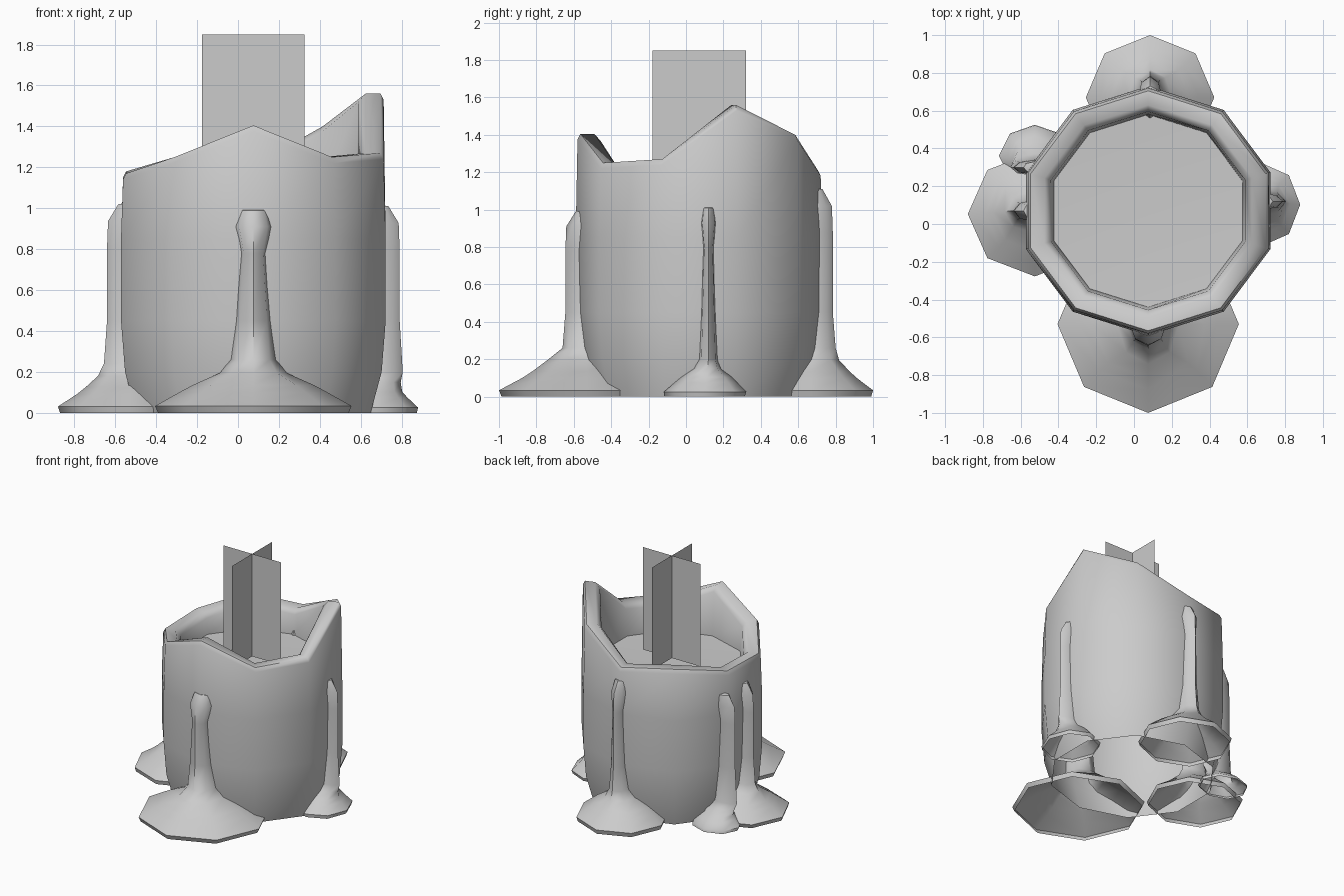
import bpy, bmesh, math

if "Cube" in bpy.data.objects:
    bpy.data.objects.remove(bpy.data.objects["Cube"])

CX, CY = 0.075, 0.07   # candle axis


def finish(name, bm, angle=60, recalc=True):
    if recalc:
        bmesh.ops.recalc_face_normals(bm, faces=bm.faces)
    me = bpy.data.meshes.new(name)
    bm.to_mesh(me)
    bm.free()
    ob = bpy.data.objects.new(name, me)
    bpy.context.collection.objects.link(ob)
    bpy.ops.object.select_all(action='DESELECT')
    ob.select_set(True)
    bpy.context.view_layer.objects.active = ob
    bpy.ops.object.shade_smooth_by_angle(angle=math.radians(angle))
    return ob


def loft(rings, cap_point):
    """Skin closed rings of points in order, then close the last with a fan."""
    bm = bmesh.new()
    rows = [[bm.verts.new(p) for p in ring] for ring in rings]
    n = len(rows[0])
    for a, b in zip(rows, rows[1:]):
        for i in range(n):
            j = (i + 1) % n
            bm.faces.new((a[i], a[j], b[j], b[i]))
    tip = bm.verts.new(cap_point)
    for i in range(n):
        bm.faces.new((rows[-1][i], rows[-1][(i + 1) % n], tip))
    return bm


# Candle body: ten sides, uneven melted rim, hollow top, open base
RIM = [1.56, 1.40, 1.21, 1.25, 1.18, 1.17, 1.25, 1.405, 1.25, 1.27]


def body_ring(r, z_of):
    ring = []
    for i, rim in enumerate(RIM):
        a = math.radians(18 + 36 * i)
        ring.append((CX + 1.03 * r * math.cos(a), CY + r * math.sin(a), z_of(rim)))
    return ring


FLOOR = 1.02
body = [
    body_ring(0.585, lambda h: 0.0),
    body_ring(0.64, lambda h: 0.2),
    body_ring(0.66, lambda h: 0.45),
    body_ring(0.66, lambda h: 0.85),
    body_ring(0.65, lambda h: h - 0.03),
    body_ring(0.635, lambda h: h),
    body_ring(0.56, lambda h: h),
    body_ring(0.525, lambda h: h - 0.04),
    body_ring(0.51, lambda h: FLOOR),
]
finish("candle_body", loft(body, (CX, CY, FLOOR - 0.02)))


# Wax drips: a puddle at the foot, a thin stem and a bulb on top
def drip(name, angle, base_t, base_o, stem, top, base_h=0.26, side=0.0, lean=0.0):
    a = math.radians(angle)
    d = (math.cos(a), math.sin(a))
    t = (-d[1], d[0])
    u0 = 0.60                      # ring centre distance, just inside the wall
    rows = [                       # height, half width, outward reach
        (0.0, base_t * 0.97, base_o * 0.97),
        (base_h * 0.13, base_t, base_o),
        (base_h * 0.38, base_t * 0.76, base_o * 0.74),
        (base_h * 0.52, base_t * 0.62, base_o * 0.62),
        (base_h * 0.75, max(base_t * 0.34, stem * 1.5), max(base_o * 0.45, 0.12)),
        (base_h, stem * 1.5, 0.13),
        (0.45, stem * 1.25, 0.115),
        (0.78 * top, stem * 0.9, 0.115),
        (0.91 * top, stem * 1.3, 0.11),
        (0.99 * top, stem, 0.06),
    ]
    rings = []
    for z, rt, ro in rows:
        s = side + lean * max(0, 1 - z / base_h)
        ring = []
        for k in range(8):
            b = math.tau * k / 8
            u = u0 + ro * math.cos(b)
            v = s + rt * math.sin(b)
            ring.append((CX + u * d[0] + v * t[0], CY + u * d[1] + v * t[1], z))
        rings.append(ring)
    tip = (CX + u0 * d[0] + side * t[0], CY + u0 * d[1] + side * t[1], top)
    return finish(name, loft(rings, tip), 50)


drip("front_drip", 270, 0.48, 0.47, 0.075, 1.0)
drip("left_drip", 180, 0.33, 0.355, 0.045, 1.03, 0.24, side=0.0, lean=0.02)
drip("small_left_drip", 180, 0.16, 0.19, 0.03, 1.02, 0.17, side=-0.23, lean=-0.07)
drip("right_drip", 0, 0.22, 0.205, 0.035, 1.02, 0.2, side=0.05, lean=-0.02)
drip("back_drip", 90, 0.34, 0.33, 0.05, 1.12, 0.26, side=-0.01)

# Flame: two crossed upright cards
bm = bmesh.new()
for dx, dy in ((0.25, 0), (0, 0.25)):
    bm.faces.new([bm.verts.new(p) for p in (
        (CX - dx, CY - dy, 1.04), (CX + dx, CY + dy, 1.04),
        (CX + dx, CY + dy, 1.85), (CX - dx, CY - dy, 1.85))])
finish("flame_cards", bm, 30, recalc=False)
